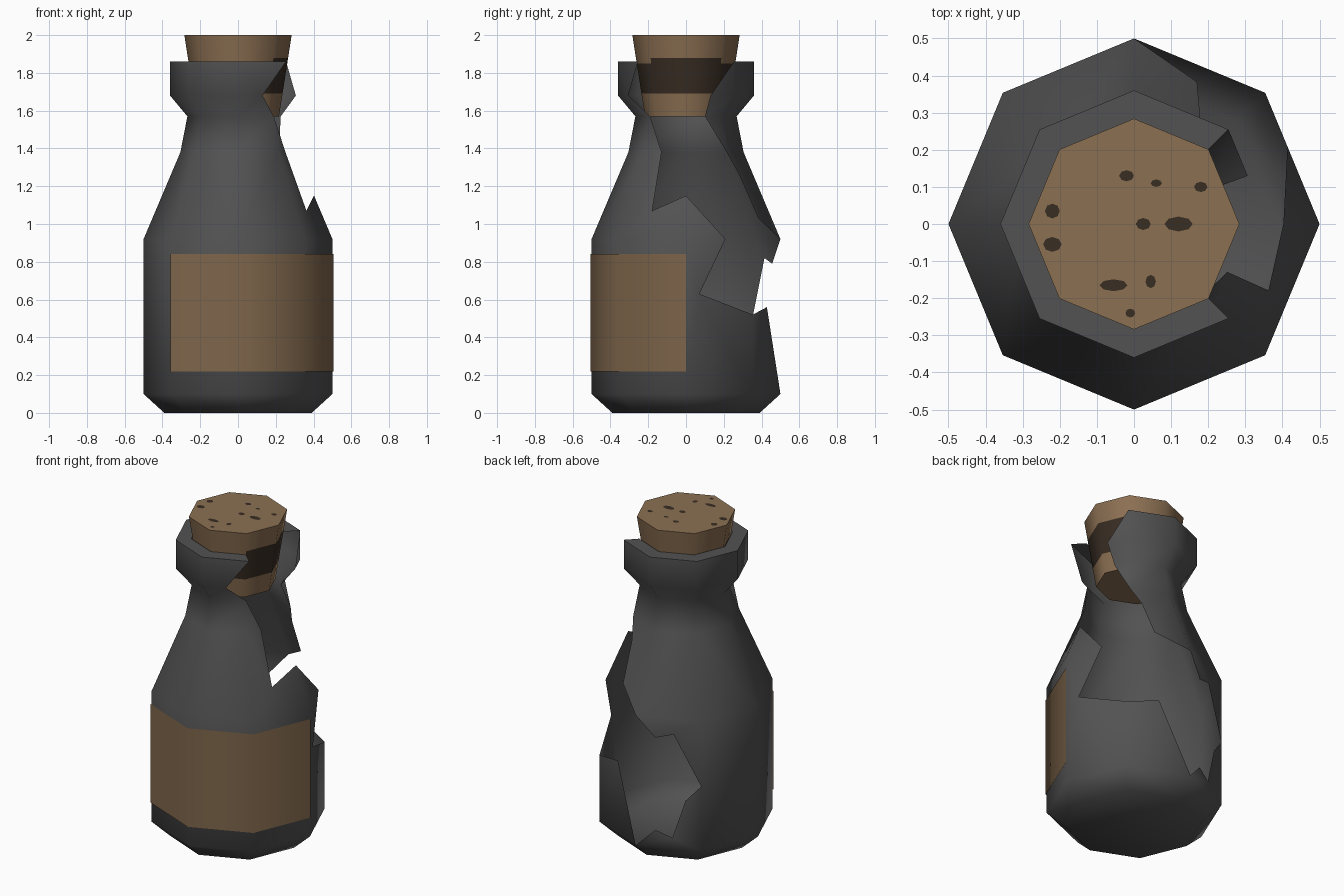
import bpy, bmesh, math
from mathutils import Vector
from mathutils.geometry import delaunay_2d_cdt

if "Cube" in bpy.data.objects:
    bpy.data.objects.remove(bpy.data.objects["Cube"])


def material(name, r, g, b):
    m = bpy.data.materials.new(name)
    m.diffuse_color = (r, g, b, 1)
    m.use_nodes = True
    m.node_tree.nodes["Principled BSDF"].inputs["Base Color"].default_value = m.diffuse_color
    return m


GLASS = material("dark grey glass", 0.085, 0.085, 0.085)
CORK = material("cork brown", 0.26, 0.16, 0.085)
STAIN = material("dark cork stain", 0.04, 0.026, 0.017)
LABEL = material("paper label brown", 0.21, 0.132, 0.07)


def ring_point(u, r, z):
    """Point on an octagon of radius r; u counts corners from +x."""
    k = math.floor(u)
    a, b = (Vector((math.cos(i * math.pi / 4), math.sin(i * math.pi / 4), 0)) for i in (k, k + 1))
    p = a.lerp(b, u - k) * r
    p.z = z
    return p


def finish(name, bm, mats, angle):
    bmesh.ops.remove_doubles(bm, verts=bm.verts, dist=1e-4)
    for f in bm.faces:
        f.smooth = True
    me = bpy.data.meshes.new(name)
    bm.to_mesh(me)
    bm.free()
    for m in mats:
        me.materials.append(m)
    me.set_sharp_from_angle(angle=math.radians(angle))
    ob = bpy.data.objects.new(name, me)
    bpy.context.collection.objects.link(ob)
    return ob


# Bottle outline: (unwrapped height, radius, z), floor centre to inner lip
PROFILE = [(-0.3, 0, 0), (0, 0.39, 0), (0.1, 0.5, 0.1), (0.92, 0.5, 0.92),
           (1.38, 0.305, 1.38), (1.57, 0.268, 1.57), (1.68, 0.36, 1.68),
           (1.86, 0.36, 1.86), (1.95, 0.27, 1.86)]

# Jagged hole on the unwrapped wall: (corner count from +x, unwrapped height)
HOLE = [(-1, 1.95), (-1, 1.86), (-1.49, 1.68), (-1, 1.57), (-0.6, 1.38), (-0.58, 1.07),
        (0, 1.15), (0.59, 0.92), (0.2, 0.63), (1, 0.52), (1.51, 0.56), (2, 0.1),
        (2.3, 0.21), (2.56, 0.17), (2.76, 0.41), (3, 0.51), (2.58, 0.82), (2.3, 0.79),
        (2, 0.92), (1.47, 1.03), (1.29, 1.26), (1, 1.38), (0.53, 1.57), (0.51, 1.68),
        (1, 1.86), (1, 1.95)]


def wall(u, v):
    for (v0, r0, z0), (v1, r1, z1) in zip(PROFILE, PROFILE[1:]):
        if v <= v1 + 1e-5:
            t = (v - v0) / (v1 - v0)
            return ring_point(u, r0 + (r1 - r0) * t, z0 + (z1 - z0) * t)
    return ring_point(u, PROFILE[-1][1], PROFILE[-1][2])


def in_hole(x, y):
    inside = False
    for (x0, y0), (x1, y1) in zip(HOLE, HOLE[1:] + HOLE[:1]):
        if (y0 > y) != (y1 > y) and x < x0 + (y - y0) * (x1 - x0) / (y1 - y0):
            inside = not inside
    return inside


# Broken bottle: unwrapped grid plus hole outline, triangulated and rolled up
pts = [(u, p[0]) for p in PROFILE for u in range(-4, 5)]
rows, n = len(PROFILE), len(pts)
edges = [(j * 9 + i, j * 9 + i + 1) for j in range(rows) for i in range(8)]
edges += [(j * 9 + i, j * 9 + i + 9) for j in range(rows - 1) for i in range(9)]
edges += [(n + i, n + (i + 1) % len(HOLE)) for i in range(len(HOLE))]
flat, _, tris, *_ = delaunay_2d_cdt([Vector(p) for p in pts + HOLE], edges, [], 0, 1e-5)
bm = bmesh.new()
verts = [bm.verts.new(wall(p.x, p.y)) for p in flat]
for t in tris:
    c = sum((flat[i] for i in t), Vector((0, 0))) / 3
    if not in_hole(c.x, c.y):
        bm.faces.new([verts[i] for i in t])
bmesh.ops.dissolve_degenerate(bm, dist=1e-4, edges=bm.edges)
loose = [v for v in bm.verts if not v.link_faces]
bmesh.ops.delete(bm, geom=loose, context='VERTS')
finish("broken_bottle", bm, [GLASS], 60)

# Label: three panels on the front
bm = bmesh.new()
for k in (-3, -2, -1):
    bm.faces.new([bm.verts.new(ring_point(u, 0.505, z))
                  for u, z in ((k, 0.22), (k + 1, 0.22), (k + 1, 0.84), (k, 0.84))])
finish("label", bm, [LABEL], 60)

# Cork: tapered octagon with a stained band
bm = bmesh.new()
levels = [1.57, 1.69, 1.85, 1.88, 2.0]
rings = [[bm.verts.new(ring_point(u, 0.217 + (z - 1.57) * 0.156, z)) for u in range(8)] for z in levels]
for lo, hi in zip(rings, rings[1:]):
    for i in range(8):
        j = (i + 1) % 8
        f = bm.faces.new([lo[i], lo[j], hi[j], hi[i]])
        c = f.calc_center_median()
        limit = 1.88 if c.x > 0.2 else 1.85
        f.material_index = int(1.69 < c.z < limit)
bm.faces.new(rings[0][::-1])
bm.faces.new(rings[-1])
finish("cork", bm, [CORK, STAIN], 80)

# Stain spots on the cork top: (x, y, half width, half depth)
bm = bmesh.new()
for x, y, w, d in [(-0.22, 0.035, 0.02, 0.02), (-0.22, -0.055, 0.025, 0.02), (-0.02, 0.13, 0.02, 0.015),
                   (0.06, 0.11, 0.015, 0.01), (0.18, 0.1, 0.018, 0.014), (0.025, 0, 0.02, 0.016),
                   (0.12, 0, 0.038, 0.02), (-0.055, -0.165, 0.038, 0.016), (0.045, -0.155, 0.014, 0.018),
                   (-0.01, -0.24, 0.013, 0.012)]:
    bm.faces.new([bm.verts.new((x + w * math.cos(a * math.pi / 4), y + d * math.sin(a * math.pi / 4), 2.001))
                  for a in range(8)])
finish("cork_spots", bm, [STAIN], 60)
